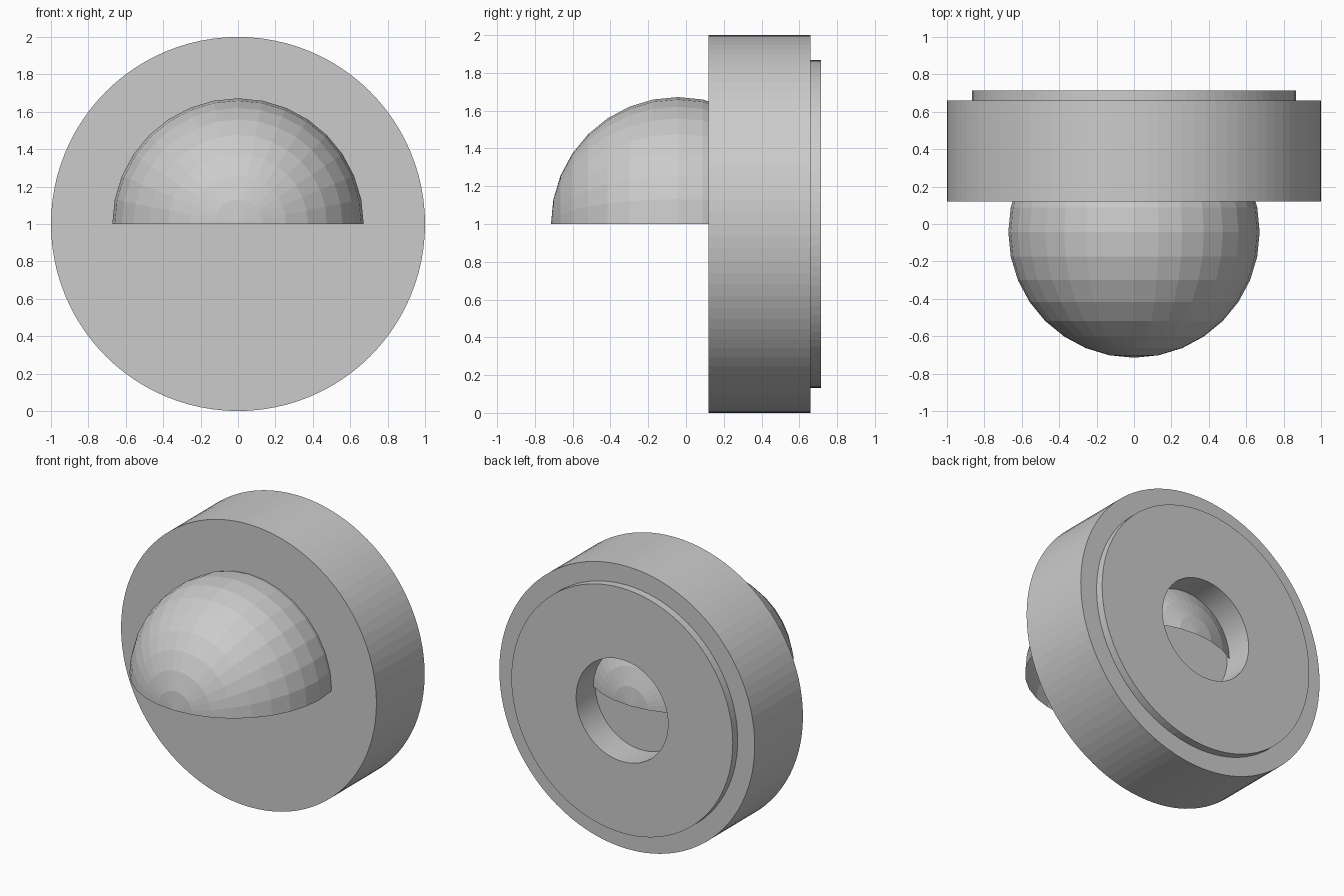
import bpy, bmesh, math
from mathutils import Matrix

if "Cube" in bpy.data.objects:
    bpy.data.objects.remove(bpy.data.objects["Cube"])


def finish(bm, name):
    mesh = bpy.data.meshes.new(name)
    bm.to_mesh(mesh)
    bm.free()
    obj = bpy.data.objects.new(name, mesh)
    bpy.context.collection.objects.link(obj)
    return obj


def lathe_y(name, profile, sides):
    """Spin (radius, y) points around the y axis through z = 1."""
    bm = bmesh.new()
    verts = [bm.verts.new((r, y, 1)) for r, y in profile]
    edges = [bm.edges.new(pair) for pair in zip(verts, verts[1:])]
    bmesh.ops.spin(bm, geom=verts + edges, cent=(0, 0, 1), axis=(0, 1, 0),
                   angle=2 * math.pi, steps=sides, use_duplicate=False)
    bmesh.ops.remove_doubles(bm, verts=bm.verts, dist=1e-4)
    bmesh.ops.recalc_face_normals(bm, faces=bm.faces)
    return finish(bm, name)


# Round housing with stepped back plate and a blind hole in the back
lathe_y("housing", [(0, 0.12), (1, 0.12), (1, 0.66), (0.867, 0.66),
                    (0.867, 0.715), (0.36, 0.715), (0.36, 0.50), (0, 0.50)], 96)

# Upper half of a sphere with its poles on y, open below; its back shows in the hole
bm = bmesh.new()
place = Matrix.Translation((0, -0.043, 1)) @ Matrix.Rotation(math.pi / 2, 4, 'X')
bmesh.ops.create_uvsphere(bm, u_segments=32, v_segments=16, radius=0.672, matrix=place)
bmesh.ops.bisect_plane(bm, geom=bm.verts[:] + bm.edges[:] + bm.faces[:], dist=1e-4,
                       plane_co=(0, 0, 1), plane_no=(0, 0, 1), clear_inner=True)
finish(bm, "half_dome")
